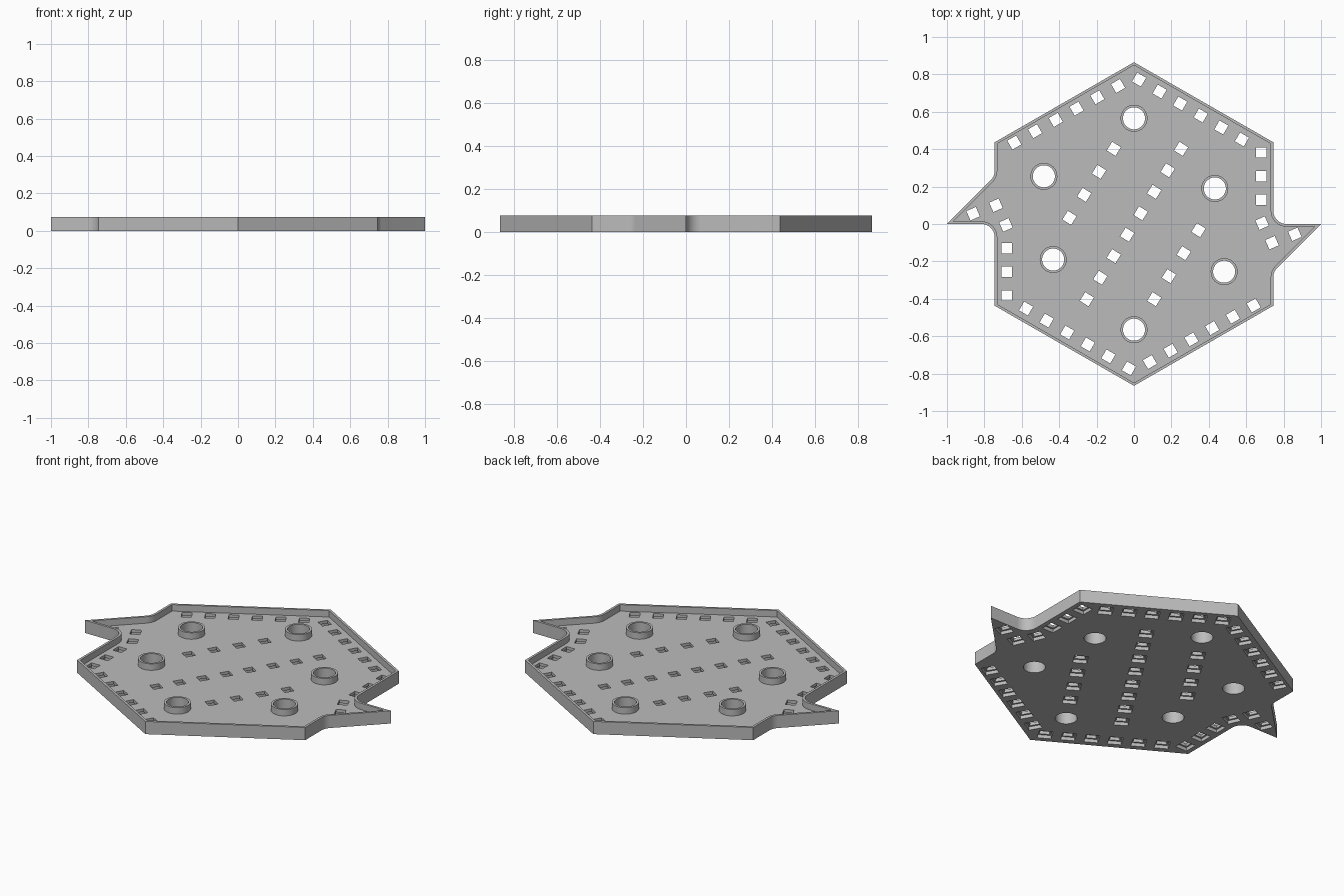
import bpy, bmesh
from math import cos, sin, radians, tan, pi
from mathutils import Vector, Matrix

HEIGHT, FLOOR, RIM = 0.075, 0.037, 0.014
WINDOW, POCKET, POCKET_DEPTH = 0.055, 0.075, 0.02

cube = bpy.data.objects.get("Cube")
if cube:
    bpy.data.objects.remove(cube)

grey = bpy.data.materials.new("plain grey")
grey.use_nodes = True
grey.diffuse_color = (0.5, 0.5, 0.5, 1)
grey.node_tree.nodes["Principled BSDF"].inputs["Base Color"].default_value = (0.5, 0.5, 0.5, 1)


def make_object(name, bm):
    bmesh.ops.recalc_face_normals(bm, faces=bm.faces)
    mesh = bpy.data.meshes.new(name)
    bm.to_mesh(mesh)
    bm.free()
    mesh.materials.append(grey)
    obj = bpy.data.objects.new(name, mesh)
    bpy.context.collection.objects.link(obj)
    return obj


def prism(bm, points, z0, z1):
    face = bm.faces.new([bm.verts.new((p.x, p.y, z0)) for p in points])
    top = bmesh.ops.extrude_face_region(bm, geom=[face])["geom"]
    bmesh.ops.translate(bm, vec=(0, 0, z1 - z0),
                        verts=[v for v in top if isinstance(v, bmesh.types.BMVert)])


def circle(centre, radius, steps=48):
    return [centre + radius * Vector((cos(2 * pi * i / steps), sin(2 * pi * i / steps)))
            for i in range(steps)]


def square(centre, size, degrees):
    return [centre + Matrix.Rotation(radians(degrees + 45 + 90 * i), 2) @ Vector((size / 2 ** 0.5, 0))
            for i in range(4)]


def rounded(corners, steps=10):
    """Replace each corner that has a radius with a tangent arc."""
    result = []
    for i, (x, y, r) in enumerate(corners):
        p = Vector((x, y))
        if not r:
            result.append(p)
            continue
        a = (Vector(corners[i - 1][:2]) - p).normalized()
        b = (Vector(corners[(i + 1) % len(corners)][:2]) - p).normalized()
        half = a.angle(b) / 2
        centre = p + (a + b).normalized() * r / sin(half)
        start, end = p + a * r / tan(half) - centre, p + b * r / tan(half) - centre
        sweep = start.angle(end)
        for k in range(steps + 1):
            t = k / steps
            result.append(centre + (start * sin((1 - t) * sweep) + end * sin(t * sweep)) / sin(sweep))
    return result


def inset(points, d):
    """Mitred inward offset of a clockwise outline."""
    result = []
    for i, p in enumerate(points):
        a = (p - points[i - 1]).normalized()
        b = (points[(i + 1) % len(points)] - p).normalized()
        na, nb = Vector((a.y, -a.x)), Vector((b.y, -b.x))
        result.append(p + (na + nb) * d / (1 + na.dot(nb)))
    return result


def cut(target, cutter):
    mod = target.modifiers.new("cut", "BOOLEAN")
    mod.operation, mod.solver, mod.object = "DIFFERENCE", "EXACT", cutter
    bpy.context.view_layer.objects.active = target
    bpy.ops.object.modifier_apply(modifier=mod.name)
    bpy.data.objects.remove(cutter)


# Outline: half of it, repeated by a half turn
half = [(0, 0.865, 0), (0.745, 0.437, 0), (0.745, 0, 0.07), (1, 0, 0),
        (0.745, -0.255, 0.07), (0.745, -0.437, 0)]
outline = rounded(half + [(-x, -y, r) for x, y, r in half])

bm = bmesh.new()
prism(bm, outline, 0, HEIGHT)
tray = make_object("tray", bm)

# Hollow above the floor, leaving the rim
bm = bmesh.new()
prism(bm, inset(outline, RIM), FLOOR, HEIGHT + 0.05)
cut(tray, make_object("hollow_cutter", bm))

# Window positions: x, y, rotation
windows = []


def row(x, y, dx, dy, count, degrees):
    windows.extend((x + dx * i, y + dy * i, degrees) for i in range(count))


row(0.027, 0.772, 0.11, -0.064, 6, -30)
row(-0.085, 0.738, -0.111, -0.0605, 6, 30)
row(0.68, 0.382, 0, -0.126, 3, 0)
row(-0.108, 0.402, -0.079, -0.123, 4, -32)
row(0.252, 0.402, -0.072, -0.115, 4, -32)
windows += [(0.685, 0.005, 24), (0.738, -0.1, 24), (0.86, -0.055, 24)]
windows += [(-x, -y, r) for x, y, r in windows]

# Tube positions
tubes = [Vector(p) for p in ((0, 0.565), (-0.482, 0.255), (0.432, 0.19))]
tubes += [-p for p in tubes]

# Through openings: square windows and round holes
bm = bmesh.new()
for x, y, r in windows:
    prism(bm, square(Vector((x, y)), WINDOW, r), -0.05, HEIGHT + 0.05)
for p in tubes:
    prism(bm, circle(p, 0.059), -0.05, HEIGHT + 0.05)
cut(tray, make_object("opening_cutter", bm))

# Wider pockets under the windows
bm = bmesh.new()
for x, y, r in windows:
    prism(bm, square(Vector((x, y)), POCKET, r), -0.05, POCKET_DEPTH)
cut(tray, make_object("pocket_cutter", bm))

# Round collars standing on the floor
parts = [tray]
for n, p in enumerate(tubes):
    bm = bmesh.new()
    rings = [[bm.verts.new((q.x, q.y, z)) for q in circle(p, r)]
             for r, z in ((0.059, FLOOR), (0.059, HEIGHT), (0.072, HEIGHT), (0.072, FLOOR))]
    for i, ring in enumerate(rings):
        other = rings[(i + 1) % 4]
        for k in range(len(ring)):
            j = (k + 1) % len(ring)
            bm.faces.new((ring[k], ring[j], other[j], other[k]))
    parts.append(make_object(f"collar_{n + 1}", bm))

# Smooth the curved walls, keep edges sharp
for obj in parts:
    bpy.ops.object.select_all(action="DESELECT")
    obj.select_set(True)
    bpy.context.view_layer.objects.active = obj
    bpy.ops.object.shade_smooth_by_angle(angle=radians(30))
